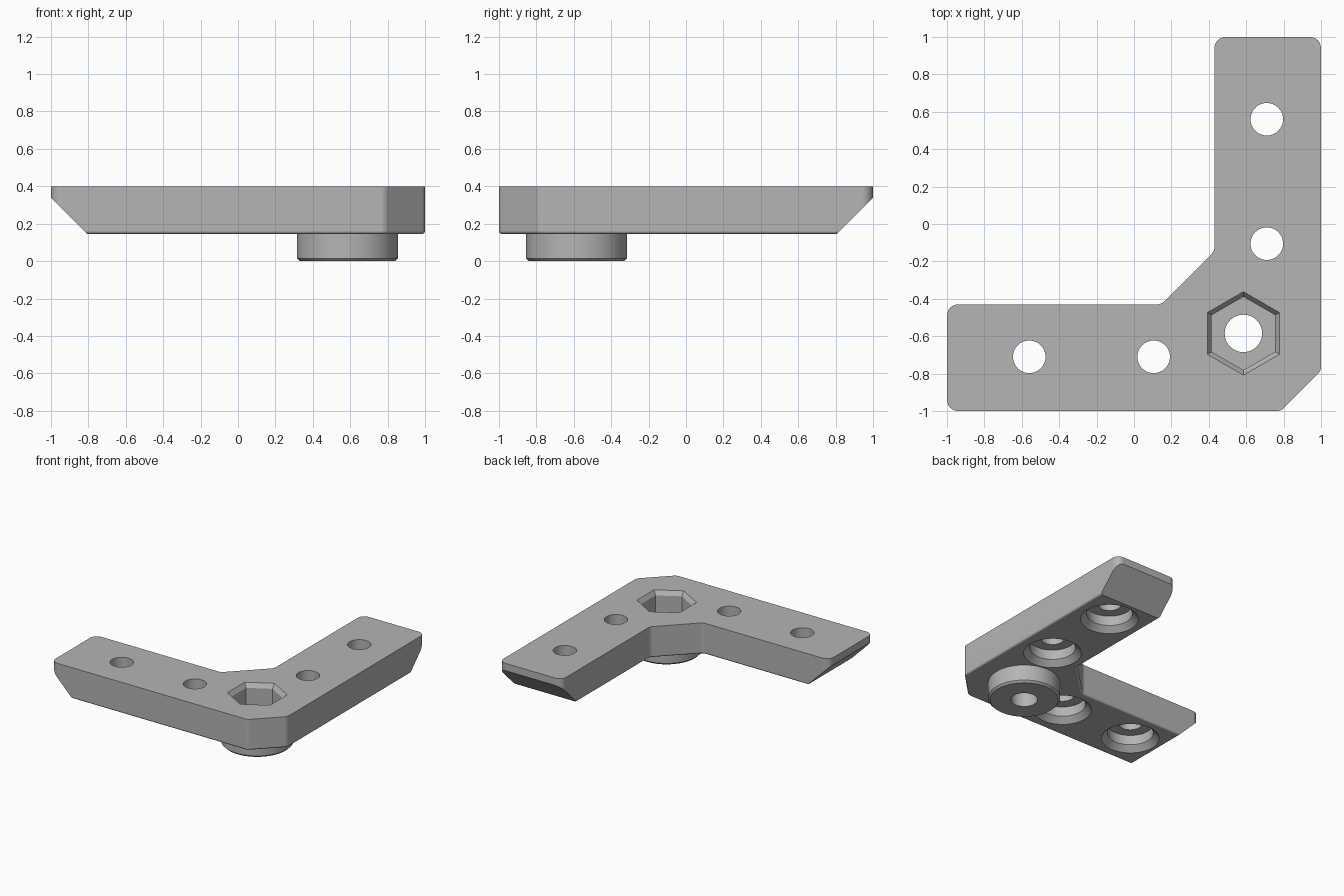
import bpy
import bmesh
from math import cos, sin, pi, radians
from mathutils import Vector

cube = bpy.data.objects.get("Cube")
if cube:
    bpy.data.objects.remove(cube, do_unlink=True)

BOTTOM, TOP = 0.145, 0.40
HUB = (0.585, -0.585)
HOLES = [(-0.56, -0.71), (0.105, -0.71), (0.71, -0.105), (0.71, 0.56)]

grey = bpy.data.materials.new("plain grey")
grey.use_nodes = True
colour = (0.46, 0.46, 0.46, 1)
grey.diffuse_color = colour
grey.node_tree.nodes["Principled BSDF"].inputs["Base Color"].default_value = colour


def to_object(name, bm):
    bmesh.ops.recalc_face_normals(bm, faces=bm.faces)
    mesh = bpy.data.meshes.new(name)
    bm.to_mesh(mesh)
    bm.free()
    mesh.materials.append(grey)
    obj = bpy.data.objects.new(name, mesh)
    bpy.context.collection.objects.link(obj)
    return obj


def turned(name, centre, profile, sides=64):
    """Solid of revolution from (radius, z) pairs, bottom to top."""
    bm = bmesh.new()
    rings = []
    for r, z in profile:
        angles = [pi / 2 + 2 * pi * i / sides for i in range(sides)]
        rings.append([bm.verts.new((centre[0] + r * cos(a), centre[1] + r * sin(a), z))
                      for a in angles])
    for low, high in zip(rings, rings[1:]):
        for i in range(sides):
            j = (i + 1) % sides
            bm.faces.new((low[i], low[j], high[j], high[i]))
    bm.faces.new(rings[0])
    bm.faces.new(rings[-1])
    return to_object(name, bm)


def bevel(bm, edges, offset, segments):
    bmesh.ops.bevel(bm, geom=edges, offset=offset, offset_type='OFFSET',
                    segments=segments, profile=0.5, affect='EDGES')


def upright_edges(bm, at_tip):
    """Vertical corner edges, either at the arm tips or around the bend."""
    found = []
    for e in bm.edges:
        a, b = (v.co for v in e.verts)
        if abs(a.z - b.z) > 0.1:
            tip = a.x < -0.9 or a.y > 0.9
            if tip == at_tip:
                found.append(e)
    return found


# L-shaped plate with rounded corners
outline = [(-1, -1), (0.785, -1), (1, -0.785), (1, 1),
           (0.43, 1), (0.43, -0.145), (0.145, -0.43), (-1, -0.43)]
bm = bmesh.new()
base = bm.faces.new([bm.verts.new((x, y, BOTTOM)) for x, y in outline])
grown = bmesh.ops.extrude_face_region(bm, geom=[base], use_keep_orig=True)
for v in grown["geom"]:
    if isinstance(v, bmesh.types.BMVert):
        v.co.z = TOP
bmesh.ops.recalc_face_normals(bm, faces=bm.faces)
tips = upright_edges(bm, True)
bevel(bm, tips, 0.06, 6)
bend = [e for e in upright_edges(bm, False)
        if any(abs(e.verts[0].co.x - x) + abs(e.verts[0].co.y - y) < 0.01
               for x, y in outline)]
bevel(bm, bend, 0.02, 4)

# Small round along the lower rim
rim = [e for e in bm.edges if all(abs(v.co.z - BOTTOM) < 1e-4 for v in e.verts)]
bevel(bm, rim, 0.016, 4)

# Sloping undersides at the two arm tips
for point, normal in (((-1, 0, 0.34), (-1, 0, -1)), ((0, 1, 0.34), (0, 1, -1))):
    cut = bmesh.ops.bisect_plane(bm, geom=bm.verts[:] + bm.edges[:] + bm.faces[:],
                                 plane_co=point, plane_no=Vector(normal).normalized(),
                                 clear_outer=True)
    bmesh.ops.edgeloop_fill(bm, edges=[e for e in cut["geom_cut"]
                                       if isinstance(e, bmesh.types.BMEdge)])
plate = to_object("corner_bracket", bm)

# Round boss under the bend
boss = turned("boss", HUB, [(0.255, 0), (0.27, 0.015), (0.27, 0.22)])

# Cutters: nut pocket, bolt hole and four counterbored screw holes
cutters = [
    turned("nut_pocket", HUB, [(0.196, 0.12), (0.196, 0.365), (0.223, TOP), (0.223, 0.5)], 6),
    turned("bolt_hole", HUB, [(0.1, -0.1), (0.1, 0.2)]),
]
for spot in HOLES:
    cutters.append(turned("screw_hole", spot, [
        (0.217, 0.05), (0.217, BOTTOM), (0.172, 0.19),
        (0.172, 0.27), (0.087, 0.27), (0.087, 0.5)]))

# Join the boss, cut the holes and bake the result
for helper in [boss] + cutters:
    mod = plate.modifiers.new(helper.name, 'BOOLEAN')
    mod.operation = 'UNION' if helper == boss else 'DIFFERENCE'
    mod.solver = 'EXACT'
    mod.object = helper
    helper.hide_render = True
bpy.context.view_layer.update()
graph = bpy.context.evaluated_depsgraph_get()
baked = bpy.data.meshes.new_from_object(plate.evaluated_get(graph))
plate.modifiers.clear()
plate.data = baked
baked.materials.clear()
baked.materials.append(grey)
for helper in [boss] + cutters:
    bpy.data.objects.remove(helper, do_unlink=True)

# Smooth curved walls, crisp edges
for obj in bpy.context.selected_objects:
    obj.select_set(False)
plate.select_set(True)
bpy.context.view_layer.objects.active = plate
bpy.ops.object.shade_smooth_by_angle(angle=radians(28))
weights = plate.modifiers.new("even_normals", 'WEIGHTED_NORMAL')
weights.keep_sharp = True
